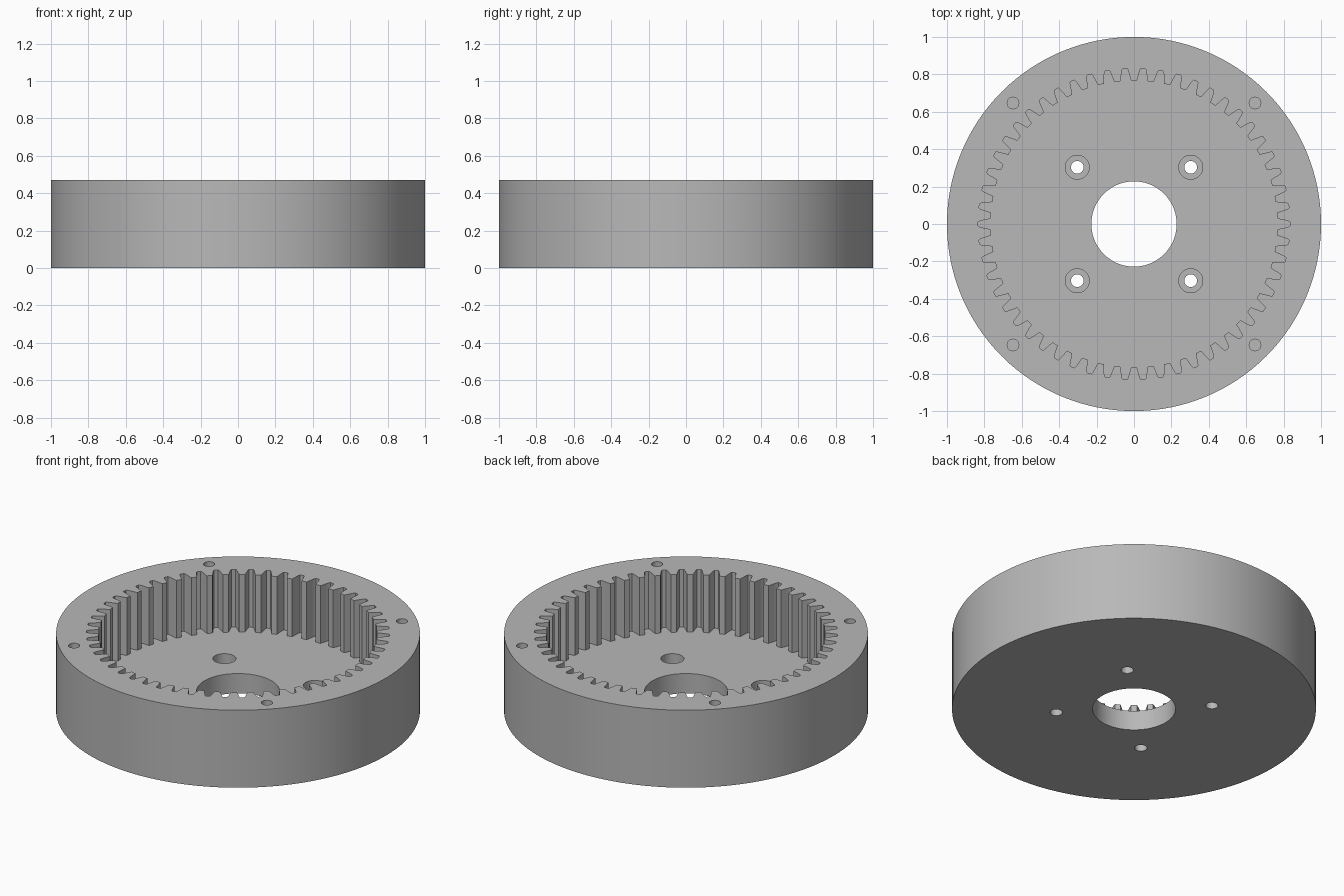
import bpy
from math import cos, sin, pi, tau

cube = bpy.data.objects.get("Cube")
if cube:
    bpy.data.objects.remove(cube, do_unlink=True)

HEIGHT, FLOOR, TEETH = 0.47, 0.12, 54

grey = bpy.data.materials.new("plain grey")
grey.use_nodes = True
colour = (0.48, 0.48, 0.48, 1)
grey.diffuse_color = colour
grey.node_tree.nodes["Principled BSDF"].inputs["Base Color"].default_value = colour


def prism(name, outline, z0, z1):
    """Extrude a counter-clockwise outline from z0 to z1."""
    n = len(outline)
    verts = [(x, y, z) for z in (z0, z1) for x, y in outline]
    faces = [list(range(n))[::-1], list(range(n, 2 * n))]
    faces += [(i, (i + 1) % n, (i + 1) % n + n, i + n) for i in range(n)]
    mesh = bpy.data.meshes.new(name)
    mesh.from_pydata(verts, [], faces)
    mesh.materials.append(grey)
    obj = bpy.data.objects.new(name, mesh)
    bpy.context.collection.objects.link(obj)
    return obj


def circle(r, n, cx=0, cy=0):
    return [(cx + r * cos(tau * i / n), cy + r * sin(tau * i / n)) for i in range(n)]


def gear_outline():
    # Half of one tooth gap: (half width, radius) from tooth tip to gap root
    half = [(0.029, 0.767), (0.0265, 0.776), (0.0215, 0.80), (0.0155, 0.826), (0.011, 0.833)]
    gap = [(-w, r) for w, r in half] + [(w, r) for w, r in reversed(half)]
    points = []
    for k in range(TEETH):
        for w, r in gap:
            a = k * tau / TEETH + w / r
            points.append((r * cos(a), r * sin(a)))
    return points


# Solid disc that everything is cut from
body = prism("ring_gear_housing", circle(1, 128), 0, HEIGHT)

# Toothed pocket and central bore
cutters = [
    prism("toothed_pocket_cutter", gear_outline(), FLOOR, HEIGHT + 0.1),
    prism("centre_bore_cutter", circle(0.228, 96), -0.1, FLOOR + 0.1),
]

# Four counterbored floor holes and four blind holes in the rim
for k in range(4):
    a = pi / 4 + k * pi / 2
    fx, fy = 0.429 * cos(a), 0.429 * sin(a)
    rx, ry = 0.915 * cos(a), 0.915 * sin(a)
    cutters += [
        prism("bolt_hole_cutter", circle(0.034, 32, fx, fy), -0.1, FLOOR + 0.1),
        prism("counterbore_cutter", circle(0.064, 40, fx, fy), FLOOR - 0.06, FLOOR + 0.1),
        prism("rim_hole_cutter", circle(0.031, 32, rx, ry), HEIGHT - 0.2, HEIGHT + 0.1),
    ]

# Apply the cuts and discard the cutters
bpy.ops.object.select_all(action="DESELECT")
body.select_set(True)
bpy.context.view_layer.objects.active = body
for cutter in cutters:
    cutter.hide_render = True
    cut = body.modifiers.new("cut", "BOOLEAN")
    cut.operation, cut.solver, cut.object = "DIFFERENCE", "EXACT", cutter
    bpy.ops.object.modifier_apply(modifier=cut.name)
    bpy.data.objects.remove(cutter, do_unlink=True)

bpy.ops.object.shade_smooth_by_angle(angle=pi / 9)
